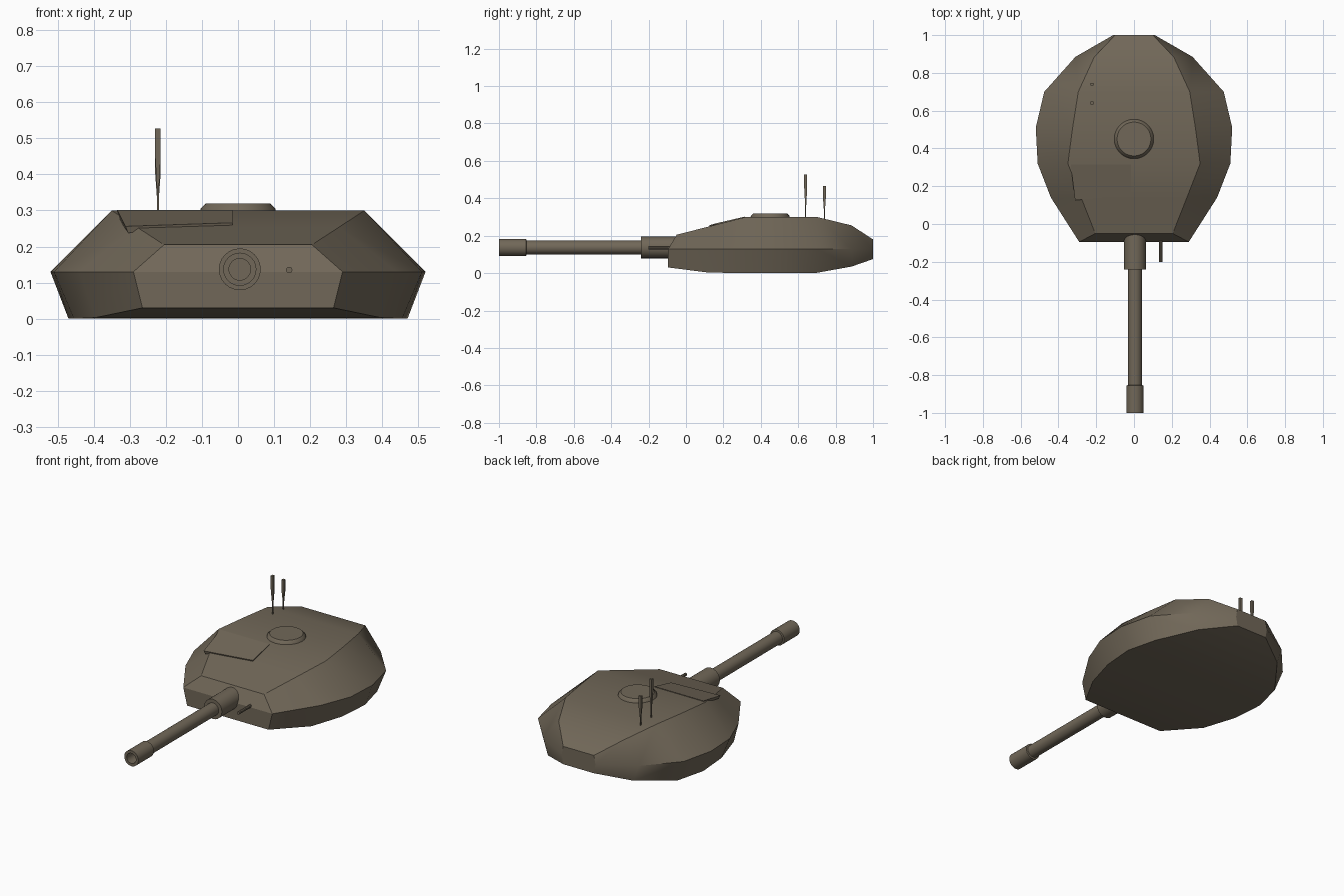
import bpy, bmesh, math
from mathutils import Matrix, Vector

if "Cube" in bpy.data.objects:
    bpy.data.objects.remove(bpy.data.objects["Cube"])

paint = bpy.data.materials.new("olive_brown_paint")
paint.diffuse_color = (0.165, 0.137, 0.098, 1)
paint.use_nodes = True
paint.node_tree.nodes["Principled BSDF"].inputs["Base Color"].default_value = paint.diffuse_color


def finish(name, bm, angle=30):
    bmesh.ops.recalc_face_normals(bm, faces=bm.faces[:])
    me = bpy.data.meshes.new(name)
    bm.to_mesh(me)
    bm.free()
    me.materials.append(paint)
    ob = bpy.data.objects.new(name, me)
    bpy.context.collection.objects.link(ob)
    bpy.ops.object.select_all(action='DESELECT')
    ob.select_set(True)
    bpy.context.view_layer.objects.active = ob
    bpy.ops.object.shade_smooth_by_angle(angle=math.radians(angle))
    return ob


def lathe(name, profile, origin, sides=24, forward=False, twist=0):
    """Spin (radius, height) points about z, or about -y when forward."""
    bm = bmesh.new()
    rings = []
    for r, h in profile:
        rings.append([bm.verts.new((r * math.cos(a), r * math.sin(a), h))
                      for a in (twist + 2 * math.pi * i / sides for i in range(sides))])
    for a, b in zip(rings, rings[1:]):
        for i in range(sides):
            j = (i + 1) % sides
            bm.faces.new((a[i], a[j], b[j], b[i]))
    bm.faces.new(rings[0])
    bm.faces.new(rings[-1])
    m = Matrix.Translation(Vector(origin))
    if forward:
        m = m @ Matrix.Rotation(math.pi / 2, 4, 'X')
    bmesh.ops.transform(bm, matrix=m, verts=bm.verts[:])
    return finish(name, bm)


# Turret shell: roof edge, widest edge and floor edge, front to back, mirrored in x
roof = [(.205, -.05, .205), (.28, .14, .2536), (.35, .32, .30), (.325, .51, .30),
        (.295, .70, .30), (.21, .885, .255), (.10, 1.0, .18)]
waist = [(.29, -.095, .13), (.44, .14, .13), (.51, .32, .13), (.52, .51, .13),
         (.475, .70, .13), (.31, .885, .13), (.11, 1.0, .13)]
floor = [(.265, -.095, .03), (.395, .12, .003), (.455, .32, 0), (.47, .51, 0),
         (.425, .69, 0), (.28, .885, .035), (.10, 1.0, .075)]
bm = bmesh.new()
R, L = ([[bm.verts.new((s * x, y, z)) for x, y, z in edge]
         for edge in (roof, waist, floor)] for s in (1, -1))
for i in range(6):
    for side in (R, L):
        for a, b in ((0, 1), (1, 2)):
            bm.faces.new((side[a][i], side[a][i + 1], side[b][i + 1], side[b][i]))
    for k in (0, 2):
        bm.faces.new((R[k][i], R[k][i + 1], L[k][i + 1], L[k][i]))
for i in (0, 6):
    for a, b in ((0, 1), (1, 2)):
        bm.faces.new((R[a][i], L[a][i], L[b][i], R[b][i]))
finish("turret_shell", bm)

# Gun: mantlet sleeve, barrel and hollow muzzle
gun = (.005, 0, .137)
lathe("mantlet_sleeve", [(.058, -.02), (.058, .24)], gun, forward=True)
lathe("gun_barrel", [(.037, .2), (.037, .87)], gun, forward=True)
lathe("muzzle", [(.037, .853), (.046, .855), (.046, 1.0), (.03, 1.0), (.03, .93)],
      gun, forward=True)
lathe("side_machine_gun", [(.009, .05), (.009, .2)], (.142, 0, .135), 10, True)

# Commander's hatch ring on the roof
lathe("roof_cupola", [(.106, .295), (.103, .306), (.09, .319)], (0, .45, 0), 28)

# Two flared antennas
for name, y, z, top in (("tall_antenna", .64, .29, .527), ("short_antenna", .74, .28, .465)):
    h = top - z
    lathe(name, [(.004, z), (.004, z + .3 * h), (.011, z + .68 * h), (.011, top)],
          (-.222, y, 0), 4, twist=math.pi / 4)

# Raised sight cover on the sloping roof, thickening toward its front lip
bm = bmesh.new()
top = [(-.335, .315, .302), (-.015, .315, .302), (-.015, .16, .266), (-.312, .125, .256)]
low = [(-.335, .315, .285), (-.015, .315, .285), (-.015, .165, .25), (-.305, .13, .238)]
t = [bm.verts.new(p) for p in top]
b = [bm.verts.new(p) for p in low]
bm.faces.new(t)
bm.faces.new(b)
for i in range(4):
    j = (i + 1) % 4
    bm.faces.new((t[i], t[j], b[j], b[i]))
finish("sight_cover", bm)
